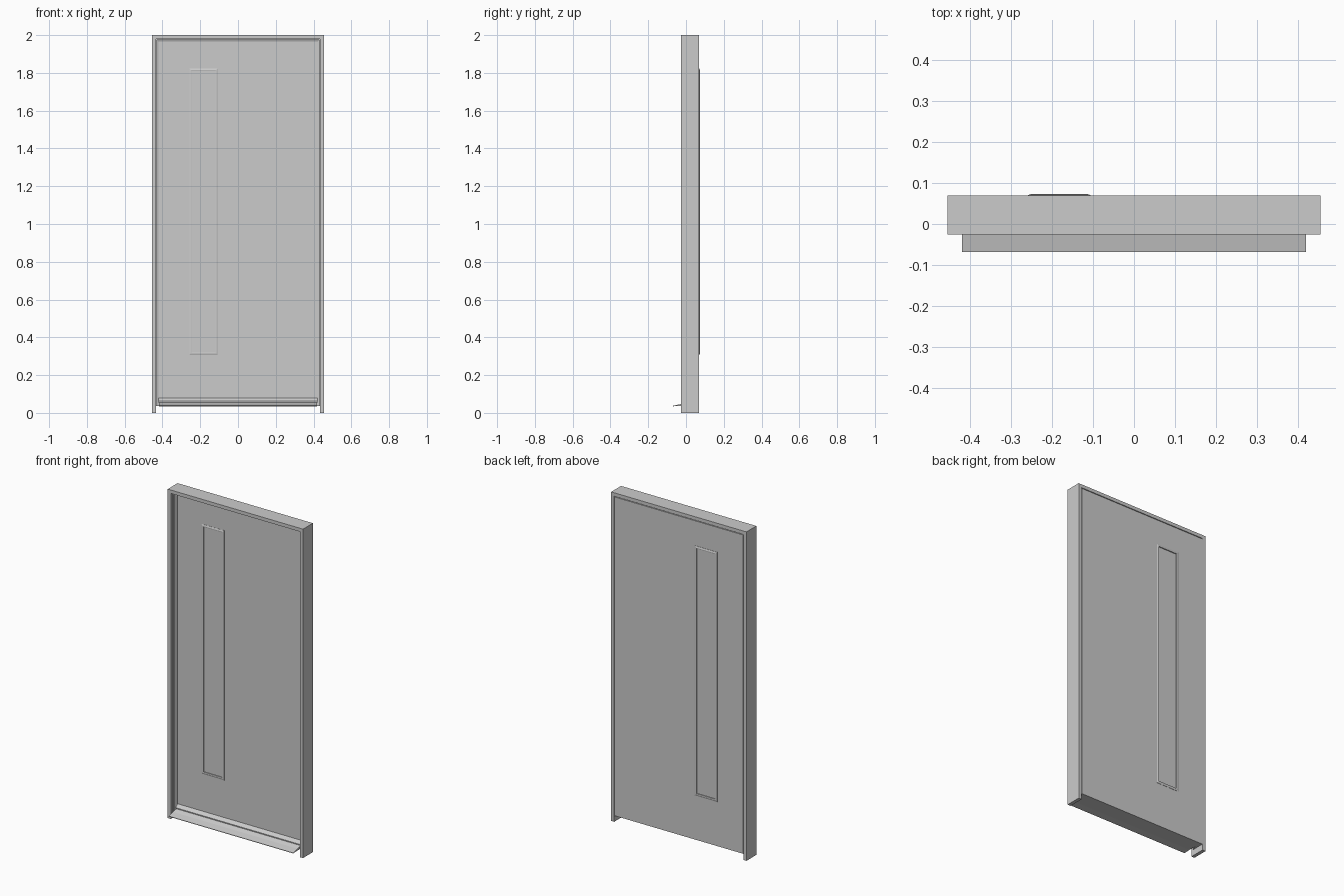
import bpy, bmesh

if "Cube" in bpy.data.objects:
    bpy.data.objects.remove(bpy.data.objects["Cube"])

HW, TOP = 0.455, 2.0          # half width and height of the frame
YF, YB = -0.0255, 0.0695      # front and back of the frame


def finish(name, bm):
    bmesh.ops.recalc_face_normals(bm, faces=bm.faces)
    me = bpy.data.meshes.new(name)
    bm.to_mesh(me)
    bm.free()
    ob = bpy.data.objects.new(name, me)
    bpy.context.collection.objects.link(ob)
    return ob


def loft(name, rings, closed):
    """Skin between equal closed profiles; cap the ends unless closed."""
    bm = bmesh.new()
    vs = [[bm.verts.new(p) for p in r] for r in rings]
    n, m = len(vs), len(vs[0])
    for i in range(n if closed else n - 1):
        a, b = vs[i], vs[(i + 1) % n]
        for j in range(m):
            k = (j + 1) % m
            bm.faces.new((a[j], a[k], b[k], b[j]))
    if not closed:
        bm.faces.new(vs[0])
        bm.faces.new(vs[-1])
    return finish(name, bm)


def u_frame(name, profile, foot):
    """Mitred jamb-head-jamb sweep; profile = (inset from outer edge, y)."""
    corners = [(-1, 0), (-1, 1), (1, 1), (1, 0)]
    return loft(name, [[(s * (HW - o), y, TOP - o if up else foot)
                        for o, y in profile] for s, up in corners], False)


def bead(name, profile, x0, x1, z0, z1):
    """Mitred rectangular ring; profile = (outward offset, y)."""
    corners = [(x0, z0, -1, -1), (x0, z1, -1, 1), (x1, z1, 1, 1), (x1, z0, 1, -1)]
    return loft(name, [[(x + sx * o, y, z + sz * o) for o, y in profile]
                       for x, z, sx, sz in corners], True)


def extrude_x(name, profile, half):
    return loft(name, [[(s * half, y, z) for y, z in profile] for s in (-1, 1)], False)


# Door frame and the stepped stop the leaf closes against
u_frame("door_frame", [(0, YF), (0.021, YF), (0.021, YB), (0, YB)], 0.0)
u_frame("door_stop", [(0.02, -0.008), (0.026, -0.008), (0.026, 0.008),
                      (0.035, 0.012), (0.035, 0.022), (0.02, 0.022)], 0.037)

# Leaf: panel surrounding the tall window opening
X0, X1, Z0, Z1 = -0.245, -0.12, 0.32, 1.81
LF = 0.02
outer = [(-0.433, 0.037), (-0.433, 1.975), (0.433, 1.975), (0.433, 0.037)]
inner = [(X0, Z0), (X0, Z1), (X1, Z1), (X1, Z0)]
loft("door_leaf", [[(*p[:1], y, p[1]) for p, y in
                    ((o, LF), (o, YB - 0.0005), (i, YB - 0.0005), (i, LF))]
                   for o, i in zip(outer, inner)], True)

# Window pane and glazing beads on both faces
bpy.ops.mesh.primitive_cube_add(size=1, location=((X0 + X1) / 2, 0.0445, (Z0 + Z1) / 2))
pane = bpy.context.object
pane.name = "window_pane"
pane.scale = (X1 - X0, 0.044, Z1 - Z0)
for name, y, d in (("front_bead", LF, -1), ("back_bead", YB, 1)):
    bead(name, [(0, y - d * 0.002), (0, y + d * 0.003), (0.005, y + d * 0.004),
                (0.014, y + d * 0.001), (0.014, y - d * 0.002)], X0, X1, Z0, Z1)

# Sloped sill with its projecting drip, and the weather bar on the leaf
extrude_x("sill", [(-0.068, 0.035), (-0.068, 0.038), (-0.025, 0.047),
                   (0.004, 0.057), (0.022, 0.057), (0.022, 0.037),
                   (-0.025, 0.037)], 0.419)
extrude_x("weather_bar", [(0.002, 0.056), (0.002, 0.062), (0.021, 0.08),
                          (0.021, 0.056)], 0.42)
